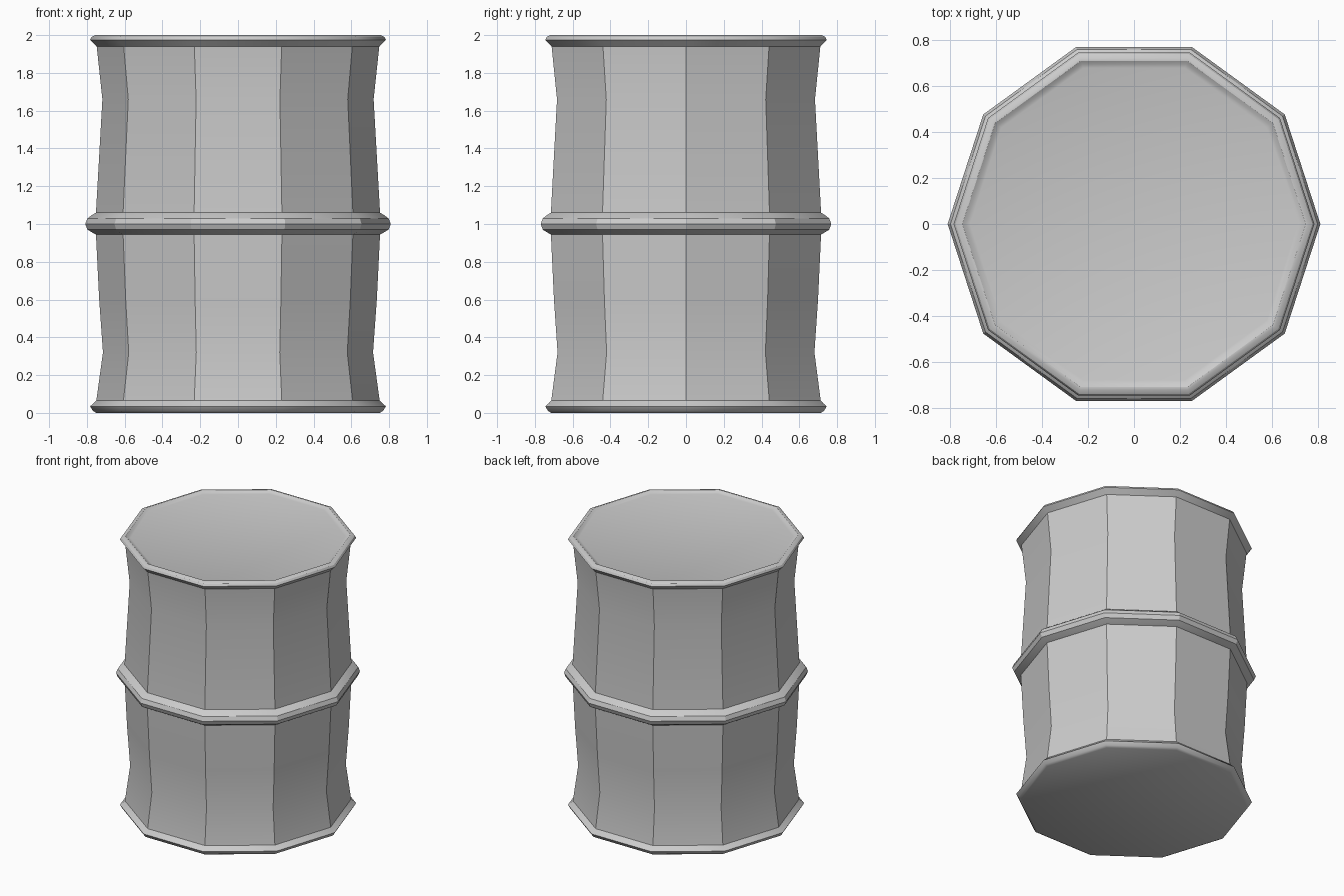
import bpy, bmesh, math

if "Cube" in bpy.data.objects:
    bpy.data.objects.remove(bpy.data.objects["Cube"])

SIDES = 10

# barrel outline from base to lid: (corner radius, height)
profile = [
    (0.750, 0.00), (0.768, 0.01), (0.783, 0.035), (0.765, 0.05), (0.750, 0.065),
    (0.715, 0.32), (0.735, 0.60), (0.752, 0.945),
    (0.772, 0.955), (0.797, 0.97), (0.809, 1.00), (0.797, 1.03), (0.772, 1.048), (0.752, 1.06),
    (0.718, 1.66), (0.748, 1.94),
    (0.763, 1.955), (0.783, 1.975), (0.775, 1.99), (0.757, 2.00),
    (0.745, 2.00), (0.730, 1.99), (0.712, 1.985),
]

# barrel body: stack of ten-sided rings
bm = bmesh.new()
rings = []
for r, z in profile:
    rings.append([bm.verts.new((r * math.cos(math.tau * i / SIDES),
                                r * math.sin(math.tau * i / SIDES), z))
                  for i in range(SIDES)])
for low, high in zip(rings, rings[1:]):
    for i in range(SIDES):
        j = (i + 1) % SIDES
        bm.faces.new((low[i], low[j], high[j], high[i]))

# base and recessed lid
bm.faces.new(rings[0][::-1])
bm.faces.new(rings[-1])
bm.normal_update()

mesh = bpy.data.meshes.new("barrel")
bm.to_mesh(mesh)
bm.free()
barrel = bpy.data.objects.new("barrel", mesh)
bpy.context.collection.objects.link(barrel)

# soft bands, crisp vertical edges
bpy.context.view_layer.objects.active = barrel
barrel.select_set(True)
bpy.ops.object.shade_smooth_by_angle(angle=math.radians(32))
